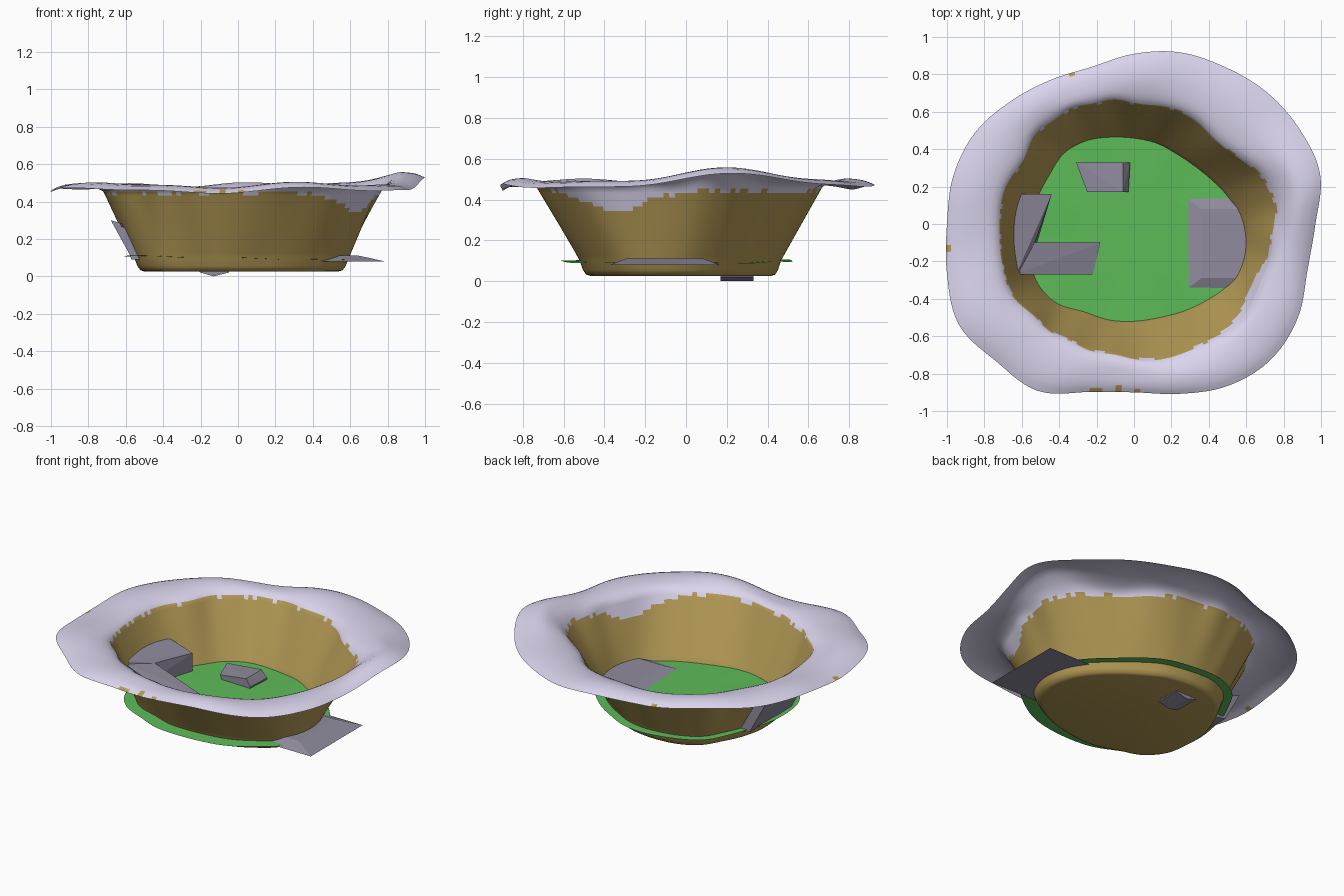
import bpy, bmesh, math, random
from mathutils import Vector

if "Cube" in bpy.data.objects:
    bpy.data.objects.remove(bpy.data.objects["Cube"])

random.seed(4)
N = 168  # segments around the basin

# Radii every 15 degrees, counter-clockwise from +x
FLOOR = [.58, .53, .48, .45, .44, .45, .46, .48, .51, .53, .52, .53,
         .55, .57, .60, .59, .54, .53, .52, .52, .54, .57, .61, .61]
LIP = [.76, .76, .68, .64, .65, .65, .65, .68, .70, .71, .69, .71,
       .72, .74, .75, .73, .72, .71, .72, .74, .75, .77, .76, .75]
EDGE = [.97, 1.03, 1.02, 1.00, .97, .95, .91, .87, .89, .93, .98, 1.0,
        1.0, 1.035, 1.08, 1.04, 1.03, .93, .90, .94, 1.0, 1.03, 1.01, .96]


def ring_value(table, a):
    """Smooth periodic interpolation of a radius table."""
    f = (a / math.tau * len(table)) % len(table)
    i, t = int(f), f % 1
    p = [table[(i + k) % len(table)] for k in (-1, 0, 1, 2)]
    return p[1] + .5 * t * (p[2] - p[0] + t * (2 * p[0] - 5 * p[1] + 4 * p[2] - p[3]
                            + t * (3 * (p[1] - p[2]) + p[3] - p[0])))


def bump(a, centre, width):
    d = (a - math.radians(centre) + math.pi) % math.tau - math.pi
    return math.exp(-(d / math.radians(width)) ** 2)


def material(name, rgb):
    m = bpy.data.materials.new(name)
    m.diffuse_color = (*rgb, 1)
    m.use_nodes = True
    m.node_tree.nodes["Principled BSDF"].inputs["Base Color"].default_value = m.diffuse_color
    return m


def finish(name, bm, mats):
    me = bpy.data.meshes.new(name)
    bm.to_mesh(me)
    bm.free()
    ob = bpy.data.objects.new(name, me)
    bpy.context.collection.objects.link(ob)
    for m in mats:
        me.materials.append(m)
    return ob


def loft(bm, rows):
    """Join rings of points, closing the first ring with a fan."""
    rings = [[bm.verts.new(p) for p in row] for row in rows]
    c = bm.verts.new((0, 0, sum(p[2] for p in rows[0]) / N))
    for i in range(N):
        j = (i + 1) % N
        bm.faces.new((c, rings[0][i], rings[0][j]))
        for a, b in zip(rings, rings[1:]):
            bm.faces.new((a[i], b[i], b[j], a[j]))


def rock(name, points):
    bm = bmesh.new()
    for p in points:
        bm.verts.new(p)
    bmesh.ops.convex_hull(bm, input=bm.verts[:])
    bmesh.ops.dissolve_limit(bm, angle_limit=.03, verts=bm.verts[:], edges=bm.edges[:])
    bmesh.ops.recalc_face_normals(bm, faces=bm.faces[:])
    return finish(name, bm, [stone])


earth = material("earth", (.45, .32, .09))
pale = material("pale_rim", (.70, .66, .84))
green = material("green_liquid", (.11, .50, .10))
stone = material("stone", (.28, .26, .34))

angles = [math.tau * i / N for i in range(N)]

# Basin: floor, sloping wall and wavy rim in one surface
# Each step: which span (0 floor, 1 wall, 2 rim), position in it, height
steps = [(0, .90, .026), (0, .94, .032), (0, .97, .055), (0, 1, .10)]
steps += [(1, k / 16, .10 + .355 * k / 16) for k in range(1, 17)]
steps += [(2, .1, .472), (2, .2, .482), (2, .35, .489), (2, .5, .492),
          (2, .65, .49), (2, .8, .484), (2, .9, .475), (2, 1, .463)]
rows = []
for span, t, z in steps:
    row = []
    for a in angles:
        f, l, e = (ring_value(tb, a) for tb in (FLOOR, LIP, EDGE))
        if span == 0:
            r, w = f * t, 0
        elif span == 1:
            r, w = f + (l - f) * t + .006 * t * math.sin(13 * a + 2 * math.sin(3 * a)), 0
        else:
            r, w = l + (e - l) * t, min(1, t * 2)
        wave = (.055 * bump(a, 17, 24) + .008 * math.sin(5 * a + 1) + .006 * math.sin(9 * a)
                - .012 * bump(a, 258, 14))
        row.append((r * math.cos(a), r * math.sin(a), z + w * wave))
    rows.append(row)
bm = bmesh.new()
loft(bm, rows)
for fc in bm.faces:
    fc.smooth = True
    c = fc.calc_center_median()
    a = math.atan2(c.y, c.x)
    limit = .45 - .11 * bump(a, 332, 18) - .02 * bump(a, 45, 20) + random.uniform(-.012, .012)
    fc.material_index = 1 if c.z > limit else 0
basin = finish("basin", bm, [earth, pale])

# Thin sheet of green liquid, slightly wider than the wall
bm = bmesh.new()
row = []
for a in angles:
    r = ring_value(FLOOR, a) + .045 + .05 * max(0, -math.sin(a)) + .012 * max(0, math.sin(a))
    x, y = r * math.cos(a), r * math.sin(a)
    row.append((x, y, .098 - .02 * x + .003 * math.sin(7 * a)))
loft(bm, [[(.5 * x, .5 * y, .098 - .01 * x) for x, y, z in row], row])
finish("green_liquid", bm, [green])

# Low flat rock pushed through the right wall
rock("flat_rock", [(x, y, .08) for x in (.25, .785) for y in (-.37, .165)]
     + [(x, y, .112) for x in (.36, .64) for y in (-.29, .08)])

# Small rock at the back, poking through the floor
rock("small_rock", [(-.31, .33, .13), (-.25, .17, .13), (-.06, .33, .155), (-.06, .17, .155),
                    (-.02, .33, .11), (-.03, .17, .11), (-.20, .33, .02), (-.20, .17, .02),
                    (-.13, .33, 0), (-.13, .17, 0), (-.05, .33, .02), (-.05, .17, .02)])

# Leaning block and ramp on the left wall
rock("leaning_block", [(-.68, .16, .30), (-.63, .16, .285), (-.44, .16, .225),
                       (-.68, -.27, .30), (-.63, -.27, .285), (-.53, -.10, .235),
                       (-.57, .16, .10), (-.44, .16, .08), (-.57, -.27, .10), (-.53, -.10, .08)])
rock("ramp_block", [(-.63, y, .27) for y in (-.27, -.10)] + [(-.57, y, .09) for y in (-.27, -.10)]
     + [(-.22, -.27, .11), (-.18, -.10, .11), (-.22, -.27, .08), (-.18, -.10, .08)])
